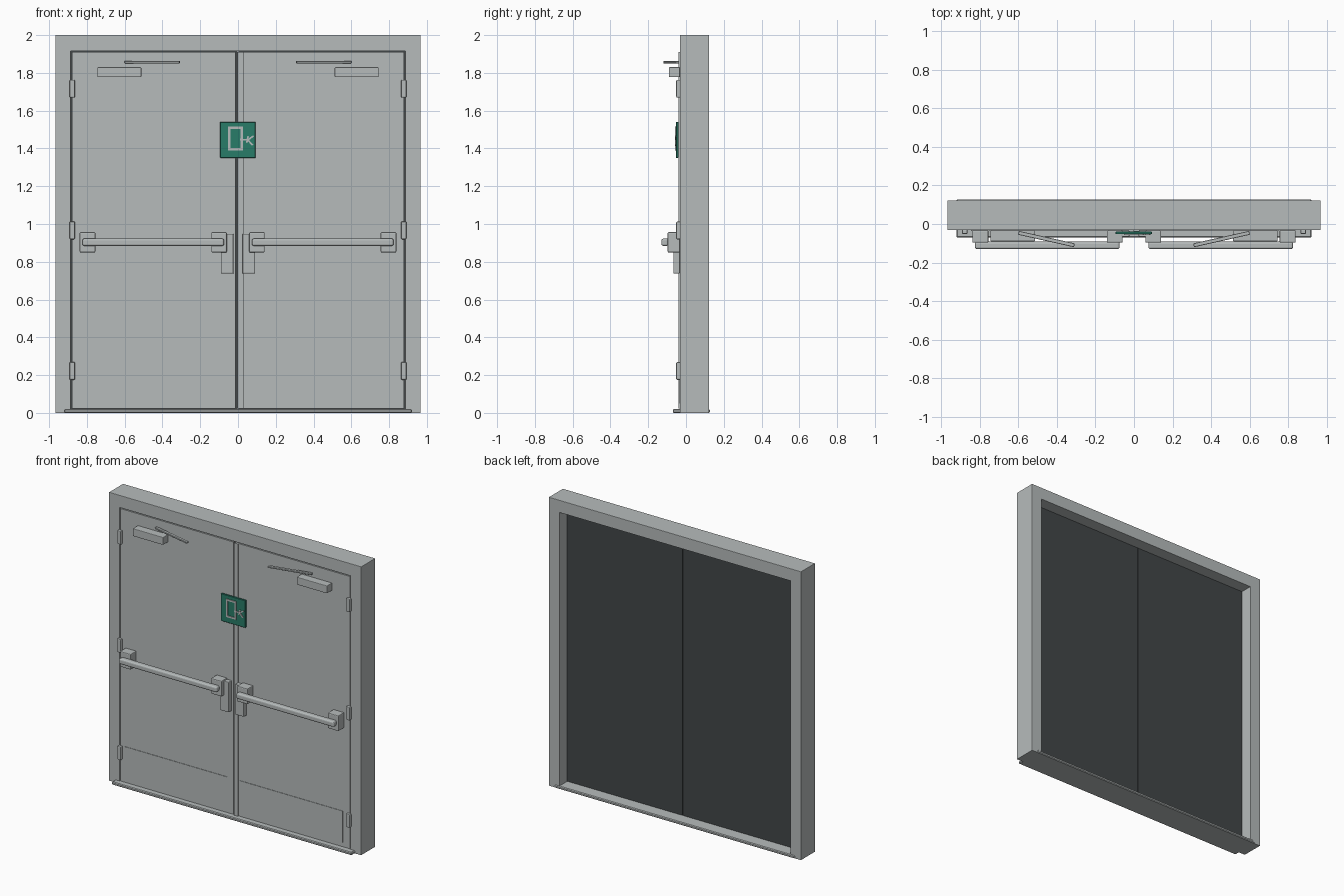
import bpy, bmesh, math
from mathutils import Vector

cube = bpy.data.objects.get("Cube")
if cube:
    bpy.data.objects.remove(cube, do_unlink=True)


def material(name, rgb):
    m = bpy.data.materials.new(name)
    m.use_nodes = True
    m.diffuse_color = (*rgb, 1)
    m.node_tree.nodes["Principled BSDF"].inputs["Base Color"].default_value = (*rgb, 1)
    return m


GREY = material("painted steel grey", (0.47, 0.50, 0.50))
DARK = material("dark backing", (0.055, 0.063, 0.066))
GREEN = material("sign green", (0.022, 0.20, 0.14))


def finish(name, bm, mat, bevel=0, segments=2):
    bmesh.ops.recalc_face_normals(bm, faces=bm.faces)
    mesh = bpy.data.meshes.new(name)
    bm.to_mesh(mesh)
    bm.free()
    mesh.materials.append(mat)
    ob = bpy.data.objects.new(name, mesh)
    bpy.context.collection.objects.link(ob)
    if bevel:
        mod = ob.modifiers.new("Bevel", 'BEVEL')
        mod.width, mod.segments = bevel, segments
    return ob


def box(name, x, y, z, mat=GREY, bevel=0, segments=2):
    """Box from (low, high) ranges on each axis."""
    bm = bmesh.new()
    bmesh.ops.create_cube(bm, size=1)
    for v in bm.verts:
        v.co = [r[0] if c < 0 else r[1] for c, r in zip(v.co, (x, y, z))]
    return finish(name, bm, mat, bevel, segments)


def prism(name, outline, y, mat=GREY, bevel=0):
    """Extrude an x-z outline from y[0] to y[1]."""
    bm = bmesh.new()
    face = bm.faces.new([bm.verts.new((px, y[0], pz)) for px, pz in outline])
    new = bmesh.ops.extrude_face_region(bm, geom=[face])["geom"]
    for v in new:
        if isinstance(v, bmesh.types.BMVert):
            v.co.y = y[1]
    return finish(name, bm, mat, bevel)


def strip(name, a, b, width, y):
    """Thin painted stroke from a to b in the x-z plane."""
    a, b = Vector(a), Vector(b)
    d = (b - a).normalized()
    n = Vector((-d.y, d.x)) * width / 2
    return prism(name, [a + n, b + n, b - n, a - n], y)


# Frame: two jambs and a head in one piece
W, IN, TOP = 0.967, 0.885, 1.915
FRONT = -0.032
prism("frame", [(-W, 0), (-W, 2), (W, 2), (W, 0), (IN, 0), (IN, TOP), (-IN, TOP), (-IN, 0)],
      (FRONT, 0.122), bevel=0.002)
box("threshold", (-0.92, 0.92), (-0.07, 0.127), (0, 0.02), bevel=0.005, segments=1)

# Door leaves, dark backing and the central cover strip
box("right_door_leaf", (-0.88, -0.014), (FRONT, 0.02), (0.022, 1.91))
box("left_door_leaf", (0.002, 0.88), (FRONT, 0.02), (0.022, 1.91))
box("cover_strip", (-0.003, 0.028), (-0.040, FRONT + 0.004), (0.022, 1.91))
box("right_kick_plate", (-0.846, -0.054), (-0.035, FRONT), (0.05, 0.27))
box("left_kick_plate", (0.034, 0.826), (-0.035, FRONT), (0.05, 0.27))

for side, s in (("right", -1), ("left", 1)):
    def part(name, x, y, z, mat=GREY, bevel=0, segments=2):
        return box(side + "_" + name, sorted((s * x[0], s * x[1])), y, z, mat, bevel, segments)

    part("door_backing", (0.002, IN), (0.02, 0.037), (0.01, TOP), DARK)

    # Hinges
    for i, z in enumerate((0.222, 0.966, 1.716)):
        part(f"hinge_{i + 1}", (0.863, 0.892), (-0.052, FRONT + 0.004), (z - 0.047, z + 0.047),
             bevel=0.006)

    # Push bar, its two end brackets and the lock case
    part("push_bar", (0.074, 0.824), (-0.13, -0.092), (0.884, 0.923), bevel=0.011, segments=3)
    part("inner_bar_bracket", (0.059, 0.141), (-0.097, FRONT), (0.849, 0.957), bevel=0.006)
    part("outer_bar_bracket", (0.755, 0.838), (-0.097, FRONT), (0.849, 0.957), bevel=0.006)
    part("lock_case", (0.024, 0.091), (-0.067, FRONT), (0.737, 0.948), bevel=0.005)

    # Door closer body and its angled arm
    part("closer_body", (0.512, 0.745), (-0.09, FRONT), (1.777, 1.83), bevel=0.004)
    length = math.hypot(0.29, 0.065)
    arm = box(side + "_closer_arm", (-length / 2, length / 2), (-0.01, 0.01), (-0.006, 0.006),
              bevel=0.002, segments=1)
    arm.location = (s * 0.454, -0.078, 1.857)
    arm.rotation_euler.z = s * math.atan2(0.065, 0.29)

# Exit sign: plate, doorway outline and a small figure in thin strokes
box("sign_plate", (-0.095, 0.093), (-0.053, -0.040), (1.35, 1.54), GREEN, 0.002, 1)
INK = (-0.058, -0.053)
x0, x1, z0, z1 = -0.053, 0.026, 1.39, 1.516
box("sign_doorway_side_a", (x0, x0 + 0.012), INK, (z0, z1))
box("sign_doorway_side_b", (x1 - 0.012, x1), INK, (z0, z1))
box("sign_doorway_top", (x0 + 0.012, x1 - 0.012), INK, (z1 - 0.012, z1))
box("sign_doorway_base", (x0 + 0.012, x1 - 0.012), INK, (z0, z0 + 0.012))
hip = (0.052, 1.445)
for name, a, b in (("body", (0.010, 1.447), hip),
                   ("upper_leg", hip, (0.082, 1.466)),
                   ("lower_leg", hip, (0.078, 1.417)),
                   ("arm", (0.046, 1.43), (0.054, 1.465))):
    strip("sign_figure_" + name, a, b, 0.009, INK)
